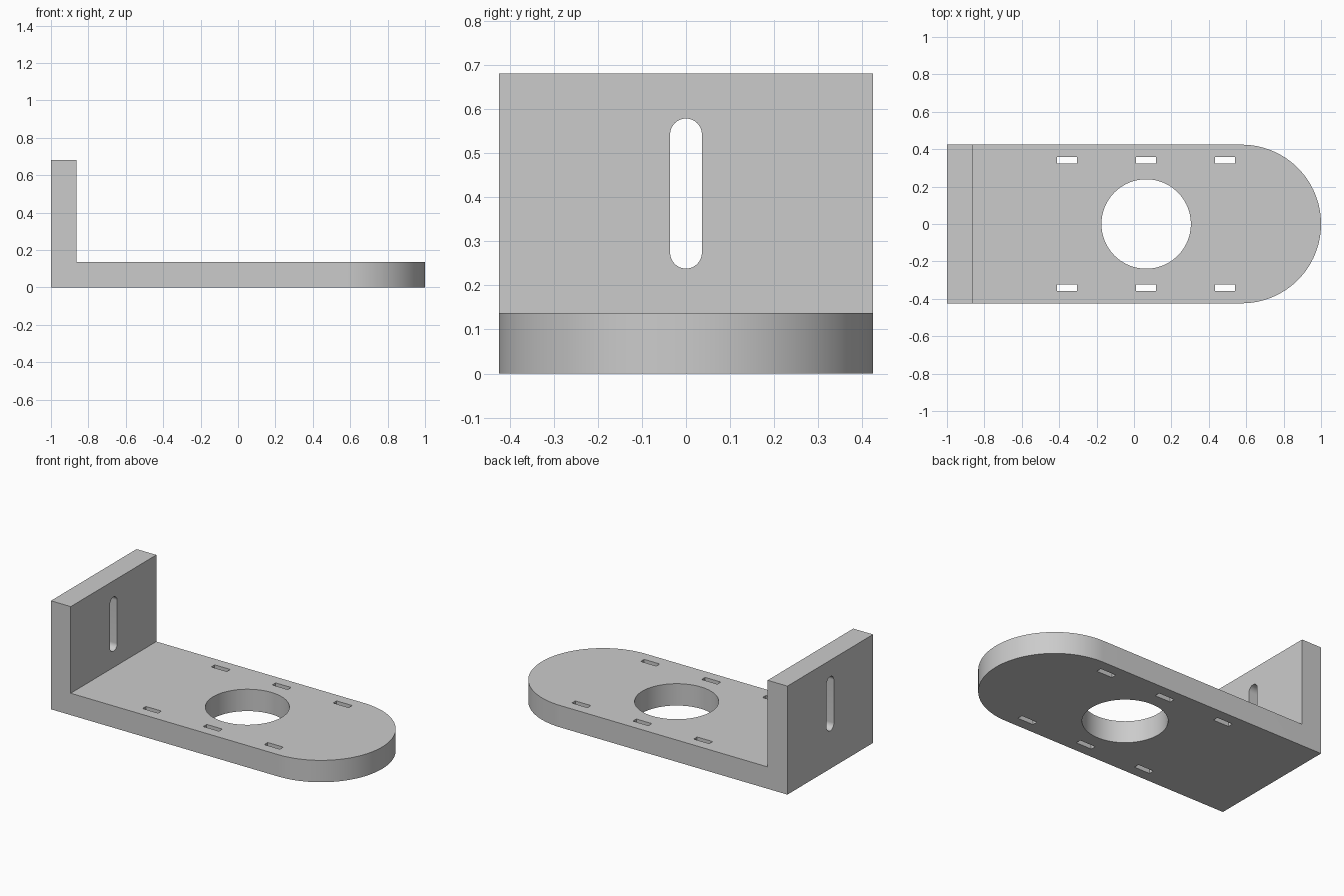
import bpy
import bmesh
import math
from mathutils import Vector

cube = bpy.data.objects.get("Cube")
if cube:
    bpy.data.objects.remove(cube, do_unlink=True)

HALF_WIDTH = 0.424
THICK = 0.137
HEIGHT = 0.68

grey = bpy.data.materials.new("plain grey")
grey.use_nodes = True
grey.diffuse_color = (0.6, 0.6, 0.6, 1)
grey.node_tree.nodes["Principled BSDF"].inputs["Base Color"].default_value = (0.6, 0.6, 0.6, 1)


def prism(name, outline, sweep):
    """Solid made by sweeping a closed outline along a vector."""
    bm = bmesh.new()
    face = bm.faces.new([bm.verts.new(p) for p in outline])
    swept = bmesh.ops.extrude_face_region(bm, geom=[face], use_keep_orig=True)
    moved = [v for v in swept["geom"] if isinstance(v, bmesh.types.BMVert)]
    bmesh.ops.translate(bm, verts=moved, vec=Vector(sweep))
    bmesh.ops.recalc_face_normals(bm, faces=bm.faces)
    mesh = bpy.data.meshes.new(name)
    bm.to_mesh(mesh)
    bm.free()
    mesh.materials.append(grey)
    obj = bpy.data.objects.new(name, mesh)
    bpy.context.collection.objects.link(obj)
    return obj


def arc(cx, cy, radius, start, end, steps):
    angles = [math.radians(start + (end - start) * i / steps) for i in range(steps + 1)]
    return [(cx + radius * math.cos(a), cy + radius * math.sin(a)) for a in angles]


def combine(target, tool, operation):
    """Apply one boolean and discard the helper solid."""
    tool.hide_render = True
    mod = target.modifiers.new(operation.title(), "BOOLEAN")
    mod.operation = operation
    mod.solver = "EXACT"
    mod.object = tool
    bpy.ops.object.modifier_apply(modifier=mod.name)
    bpy.data.objects.remove(tool, do_unlink=True)


# L-shaped bracket, swept across its width
wall_inner = -1 + THICK
profile = [(-1, 0), (1.1, 0), (1.1, THICK), (wall_inner, THICK),
           (wall_inner, HEIGHT), (-1, HEIGHT)]
bracket = prism("bracket", [(x, -0.6, z) for x, z in profile], (0, 1.2, 0))
bpy.ops.object.select_all(action="DESELECT")
bracket.select_set(True)
bpy.context.view_layer.objects.active = bracket

# Trim to the plan outline with its round end
plan = arc(1 - HALF_WIDTH, 0, HALF_WIDTH, -90, 90, 64)
plan += [(-1.2, HALF_WIDTH), (-1.2, -HALF_WIDTH)]
combine(bracket, prism("plan_trim", [(x, y, -0.2) for x, y in plan], (0, 0, 1.2)), "INTERSECT")

# Large round hole in the base
hole = arc(0.065, 0, 0.239, 0, 360, 96)[:-1]
combine(bracket, prism("hole_cutter", [(x, y, -0.2) for x, y in hole], (0, 0, 0.5)), "DIFFERENCE")

# Three small rectangular slots along each side
for x in (-0.358, 0.064, 0.487):
    for y in (-0.341, 0.341):
        corners = [(x + sx * 0.054, y + sy * 0.017, -0.2)
                   for sx, sy in ((-1, -1), (1, -1), (1, 1), (-1, 1))]
        combine(bracket, prism("slot_cutter", corners, (0, 0, 0.5)), "DIFFERENCE")

# Upright rounded slot in the wall
radius = 0.036
slot = arc(0, 0.578 - radius, radius, 0, 180, 24) + arc(0, 0.238 + radius, radius, 180, 360, 24)
combine(bracket, prism("wall_slot_cutter", [(-1.2, y, z) for y, z in slot], (0.5, 0, 0)), "DIFFERENCE")

bpy.ops.object.shade_smooth_by_angle(angle=math.radians(30))
